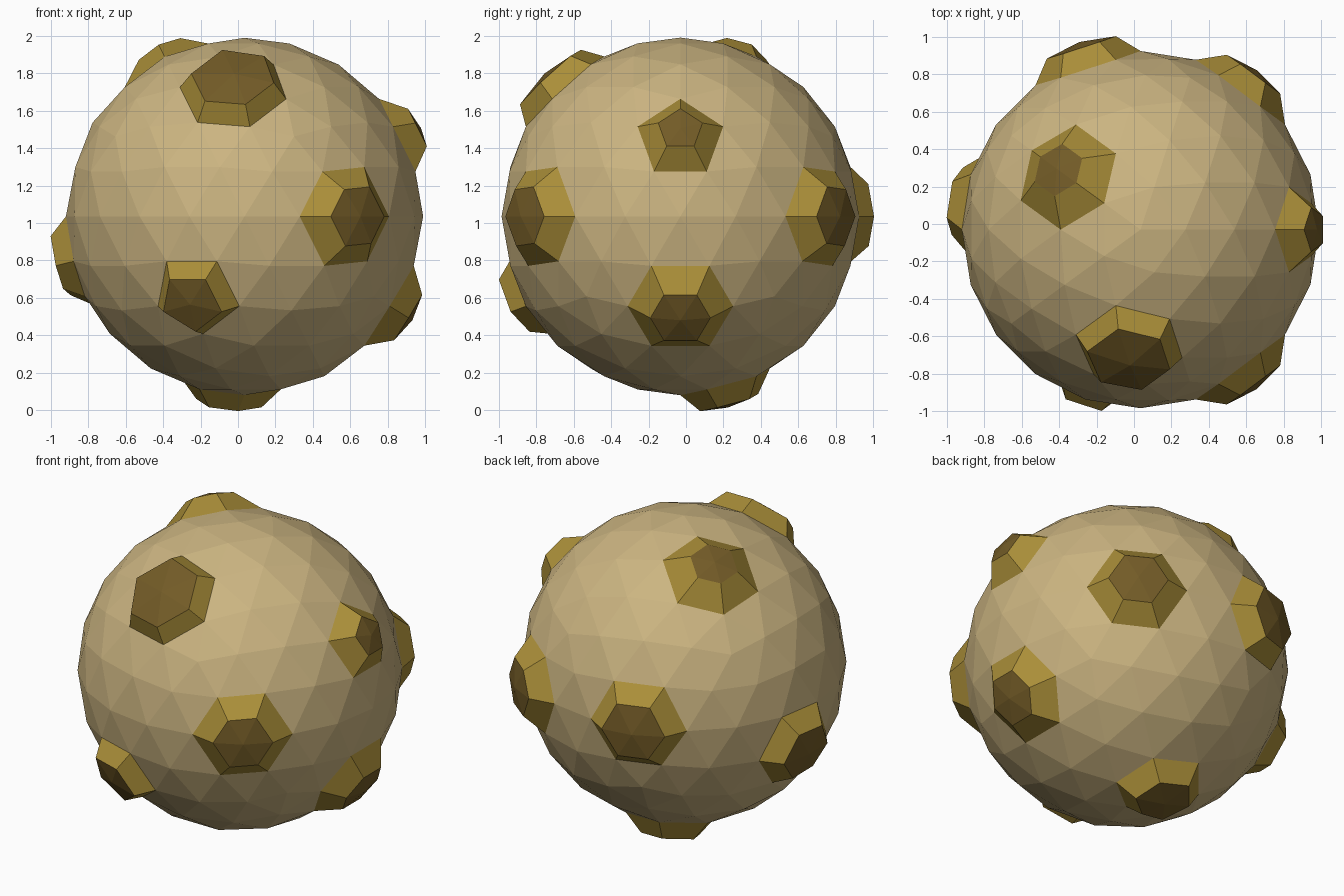
import bpy, bmesh
from mathutils import Vector

if "Cube" in bpy.data.objects:
    bpy.data.objects.remove(bpy.data.objects["Cube"])

R = 0.955
CENTRE = Vector((0.035, -0.03, 1.035))


def material(name, rgb):
    m = bpy.data.materials.new(name)
    m.diffuse_color = (*rgb, 1)
    m.use_nodes = True
    m.node_tree.nodes["Principled BSDF"].inputs["Base Color"].default_value = m.diffuse_color
    return m


# Direction of each raised bump and the width of its cap relative to its base
BUMPS = [
    ((0.894, 0, 0.447), 0.52),
    ((0.85, 0, -0.526), 0.57),
    ((0.588, -0.809, 0), 0.60),
    ((0.588, 0.809, 0), 0.60),
    ((-0.276, -0.851, -0.447), 0.72),
    ((-0.053, -0.69, 0.724), 0.78),
    ((-0.959, 0.16, -0.232), 0.66),
    ((-0.425, 0.309, 0.851), 0.50),
    ((-0.085, 0.26, -0.962), 0.65),
    ((-0.309, 0.951, 0), 0.66),
]
HEIGHT = 0.10

# Faceted ball
bm = bmesh.new()
bmesh.ops.create_icosphere(bm, subdivisions=3, radius=R)

# Raise the fan of faces around each chosen vertex into a tapered bump
for direction, scale in BUMPS:
    n = Vector(direction).normalized()
    tip = min(bm.verts, key=lambda v: (v.co - n * R).length)
    fan = list(tip.link_faces)
    base = tip.co.copy()
    rim = bmesh.ops.inset_region(bm, faces=fan, thickness=0.001)["faces"]
    for f in rim:
        f.material_index = 1
    for f in fan:
        f.material_index = 2
    for v in {v for f in fan for v in f.verts}:
        v.co = base + (v.co - base) * scale + n * HEIGHT

bmesh.ops.translate(bm, verts=bm.verts, vec=CENTRE)
bmesh.ops.recalc_face_normals(bm, faces=bm.faces)
mesh = bpy.data.meshes.new("bumpy_ball")
bm.to_mesh(mesh)
bm.free()

# Colours: shell, bump sides, bump caps
for name, rgb in (("tan", (0.60, 0.46, 0.22)),
                  ("ochre", (0.40, 0.27, 0.04)),
                  ("brown", (0.17, 0.105, 0.02))):
    mesh.materials.append(material(name, rgb))
bpy.context.collection.objects.link(bpy.data.objects.new("bumpy_ball", mesh))
